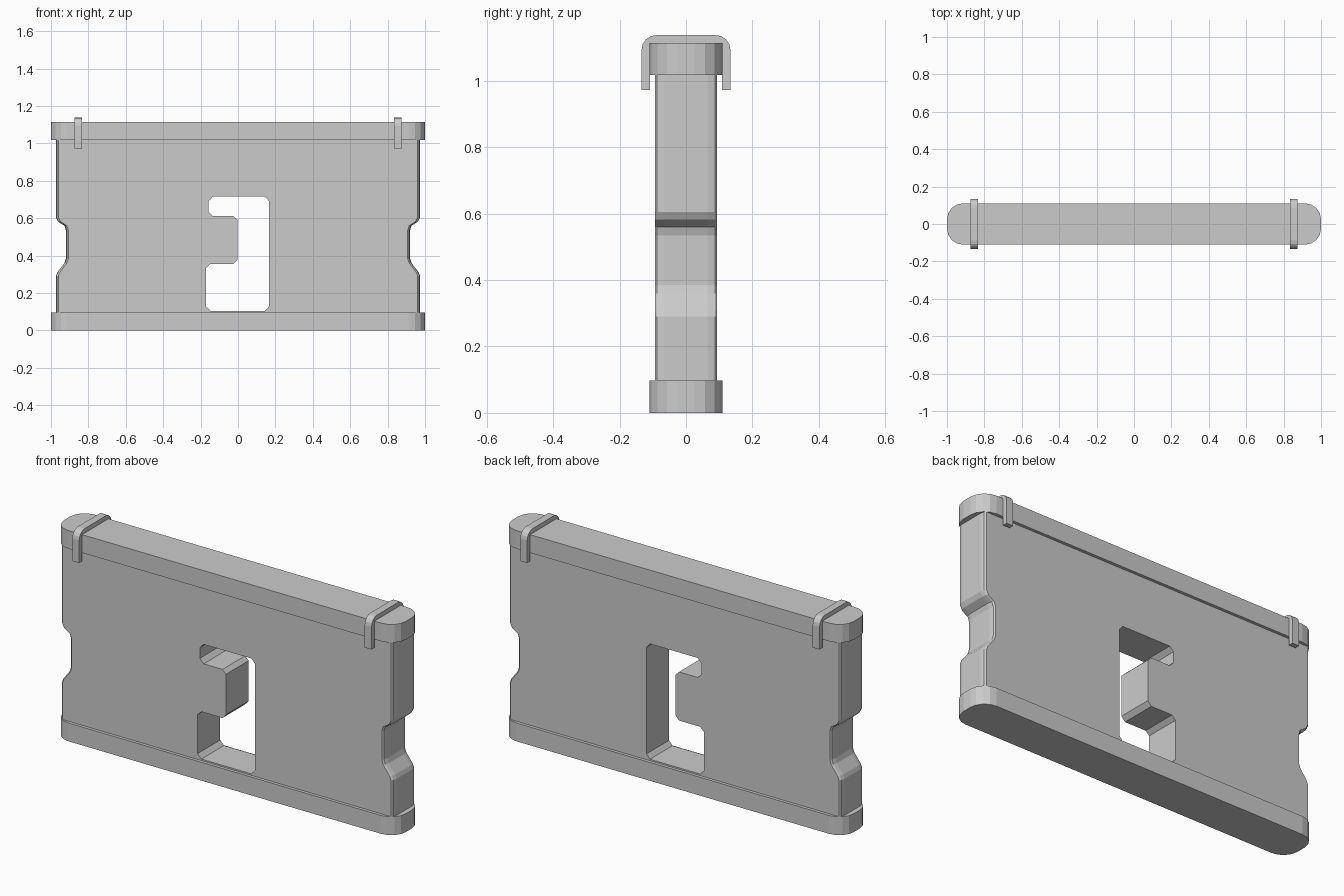
import bpy, bmesh
from math import cos, sin, pi

if "Cube" in bpy.data.objects:
    bpy.data.objects.remove(bpy.data.objects["Cube"])

grey = bpy.data.materials.new("plain grey")
grey.use_nodes = True
GREY = (0.6, 0.6, 0.6, 1)
grey.diffuse_color = GREY
grey.node_tree.nodes["Principled BSDF"].inputs["Base Color"].default_value = GREY


def loft(name, sections):
    """Skin matching closed loops of points and close both ends."""
    bm = bmesh.new()
    rings = [[bm.verts.new(p) for p in s] for s in sections]
    n = len(rings[0])
    for a, b in zip(rings, rings[1:]):
        for i in range(n):
            j = (i + 1) % n
            bm.faces.new((a[i], a[j], b[j], b[i]))
    bm.faces.new(rings[0][::-1])
    bm.faces.new(rings[-1])
    bmesh.ops.recalc_face_normals(bm, faces=bm.faces)
    mesh = bpy.data.meshes.new(name)
    bm.to_mesh(mesh)
    bm.free()
    mesh.materials.append(grey)
    ob = bpy.data.objects.new(name, mesh)
    bpy.context.collection.objects.link(ob)
    return ob


def rounded(hx, hy, r, steps):
    """Outline of a rectangle with rounded corners."""
    pts = []
    for q, (sx, sy) in enumerate([(1, 1), (-1, 1), (-1, -1), (1, -1)]):
        for k in range(steps + 1):
            a = (q + k / steps) * pi / 2
            pts.append((sx * (hx - r) + r * cos(a), sy * (hy - r) + r * sin(a)))
    return pts


# Panel: notched side profile, mirrored, with softened vertical edges
side = [(0.974, 0.05), (0.974, 0.29), (0.966, 0.31), (0.928, 0.36), (0.92, 0.385),
        (0.92, 0.535), (0.928, 0.56), (0.962, 0.582), (0.974, 0.605), (0.974, 1.06)]
sections = []
for y, inset in [(-0.094, 0.013), (-0.087, 0.005), (-0.065, 0),
                 (0.065, 0), (0.087, 0.005), (0.094, 0.013)]:
    sections.append([(x - inset, y, z) for x, z in side]
                    + [(inset - x, y, z) for x, z in reversed(side)])
panel = loft("panel", sections)

# Stepped opening through the panel
opening = [(-0.135, 0.715), (0.145, 0.715), (0.165, 0.692), (0.165, 0.128), (0.145, 0.105),
           (-0.148, 0.105), (-0.17, 0.128), (-0.17, 0.335), (-0.148, 0.355), (-0.025, 0.355),
           (-0.004, 0.378), (-0.004, 0.592), (-0.025, 0.612), (-0.135, 0.612),
           (-0.157, 0.635), (-0.157, 0.692)]
cutter = loft("opening_cutter", [[(x, y, z) for x, z in opening] for y in (-0.3, 0.3)])
cutter.hide_render = True
cutter.hide_set(True)
cut = panel.modifiers.new("opening", "BOOLEAN")
cut.object = cutter
cut.operation = "DIFFERENCE"
cut.solver = "EXACT"
bpy.context.view_layer.objects.active = panel
bpy.ops.object.modifier_apply(modifier=cut.name)
bpy.data.objects.remove(cutter)

# Rounded rails along the bottom and top
rail = rounded(1, 0.11, 0.085, 4)
for name, z0, z1 in [("bottom_rail", 0, 0.097), ("top_rail", 1.018, 1.114)]:
    loft(name, [[(x, y, z) for x, y in rail] for z in (z0, z1)])


# Clips bent over the top rail
def arch(hy, top, r):
    pts = [(hy, 0.973)]
    for s, start in ((1, 0), (-1, pi / 2)):
        for k in range(5):
            a = start + k * pi / 8
            pts.append((s * (hy - r) + r * cos(a), top - r + r * sin(a)))
    return pts + [(-hy, 0.973)]


clip = arch(0.134, 1.138, 0.045) + arch(0.109, 1.113, 0.02)[::-1]
for name, cx in [("left_clip", 0.855), ("right_clip", -0.855)]:
    loft(name, [[(cx + dx, y, z) for y, z in clip] for dx in (-0.02, 0.02)])
